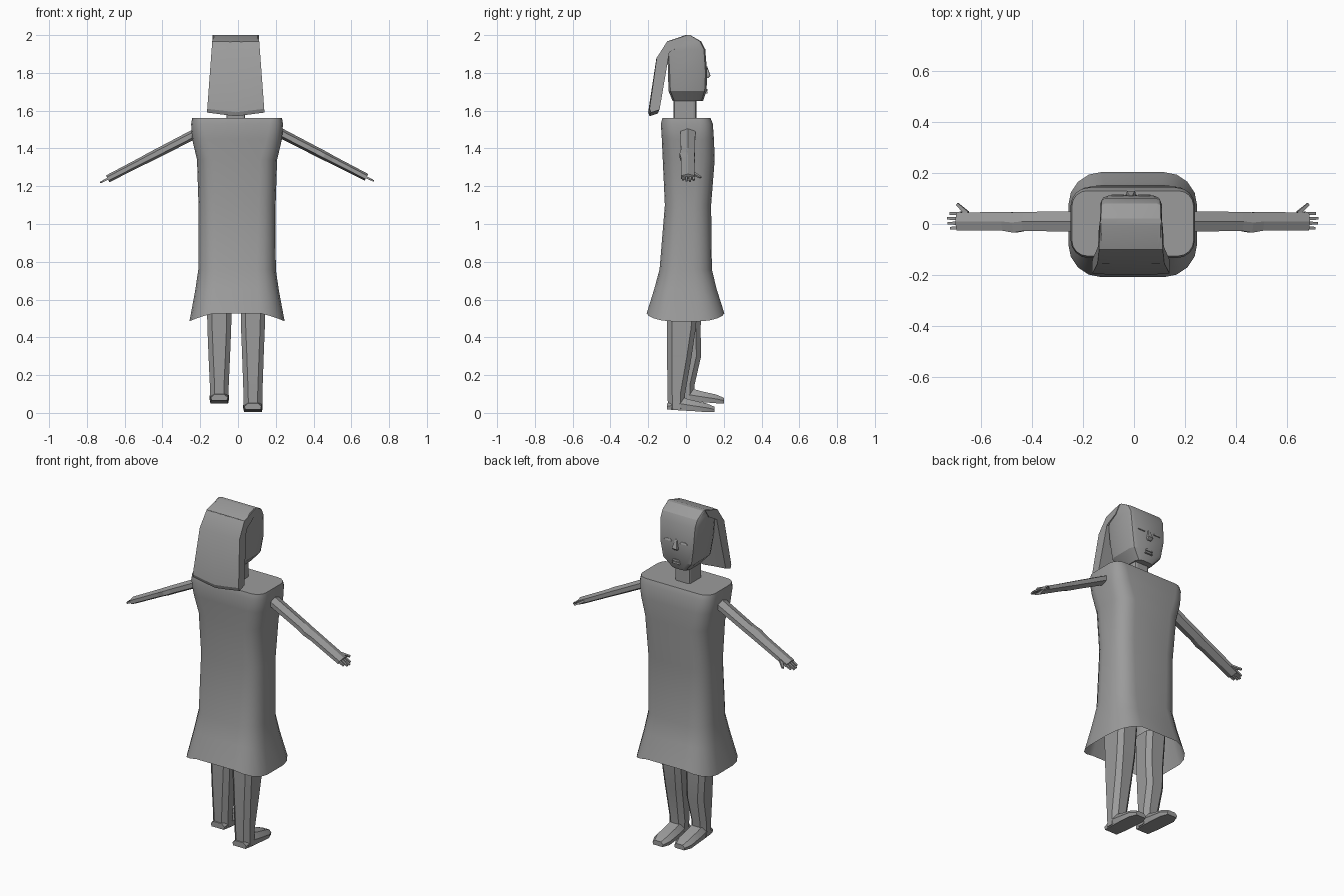
import bpy, bmesh, math
from mathutils import Vector

cube = bpy.data.objects.get("Cube")
if cube:
    bpy.data.objects.remove(cube, do_unlink=True)

grey = bpy.data.materials.new("plain grey")
grey.use_nodes = True
grey.diffuse_color = (0.33, 0.33, 0.33, 1)
grey.node_tree.nodes["Principled BSDF"].inputs["Base Color"].default_value = grey.diffuse_color


def loft(name, rings, caps=(True, True), smooth=None):
    """Skin a list of equal-length point rings into one object."""
    bm = bmesh.new()
    rows = [[bm.verts.new(p) for p in ring] for ring in rings]
    n = len(rows[0])
    for a, b in zip(rows, rows[1:]):
        for i in range(n):
            j = (i + 1) % n
            bm.faces.new((a[i], a[j], b[j], b[i]))
    for row, wanted in zip((rows[0], rows[-1]), caps):
        if wanted:
            bm.faces.new(row)
    bmesh.ops.recalc_face_normals(bm, faces=bm.faces)
    mesh = bpy.data.meshes.new(name)
    bm.to_mesh(mesh)
    bm.free()
    mesh.materials.append(grey)
    ob = bpy.data.objects.new(name, mesh)
    bpy.context.collection.objects.link(ob)
    if smooth:
        bpy.ops.object.select_all(action='DESELECT')
        ob.select_set(True)
        bpy.context.view_layer.objects.active = ob
        bpy.ops.object.shade_smooth_by_angle(angle=math.radians(smooth))
    return ob


def slab(z, cx, hx, y0, y1, r, steps=2, dip=0.0):
    """Horizontal rounded rectangle; dip lowers the ring towards its sides."""
    cy, hy = (y0 + y1) / 2, (y1 - y0) / 2
    pts = []
    for q, (sx, sy) in enumerate(((1, 1), (-1, 1), (-1, -1), (1, -1))):
        for k in range(steps + 1):
            a = math.pi / 2 * (q + k / steps)
            x = sx * (hx - r) + r * math.cos(a)
            y = sy * (hy - r) + r * math.sin(a)
            pts.append((cx + x, cy + y, z - dip * (x / hx) ** 2))
    return pts


def limb(name, stations, sides, smooth=None):
    """Tube through (centre, half width in y, half thickness) stations."""
    axis = (Vector(stations[-1][0]) - Vector(stations[0][0])).normalized()
    up = axis.cross(Vector((0, 1, 0))).normalized()
    wide = up.cross(axis)
    rings = []
    for c, w, t in stations:
        angles = [math.tau * (i + 0.5) / sides for i in range(sides)]
        rings.append([Vector(c) + wide * w * math.cos(a) + up * t * math.sin(a) for a in angles])
    return loft(name, rings, smooth=smooth)


# Dress: open at the hem, flat across the shoulders
dress_rows = [  # z, half width, back, front, corner radius, dip
    (1.56, 0.238, -0.125, 0.13, 0.06, 0), (1.53, 0.243, -0.133, 0.142, 0.07, 0),
    (1.45, 0.238, -0.128, 0.148, 0.08, 0), (1.34, 0.212, -0.123, 0.152, 0.09, 0),
    (1.1, 0.204, -0.112, 0.133, 0.09, 0), (0.76, 0.205, -0.14, 0.137, 0.1, 0),
    (0.66, 0.222, -0.168, 0.162, 0.11, 0.015), (0.54, 0.252, -0.208, 0.203, 0.13, 0.055)]
loft("dress", [slab(z, -0.005, hx, a, b, r, 4, d) for z, hx, a, b, r, d in dress_rows],
     caps=(True, False), smooth=35)

# Neck
loft("neck", [slab(z, -0.012, 0.05, -0.065, 0.055, 0.015) for z in (1.54, 1.7)])

# Head: tapered jaw, upright sides, ridged crown
head_rows = [
    (1.65, 0.055, -0.07, 0.09, 0.03), (1.705, 0.103, -0.093, 0.109, 0.035),
    (1.8, 0.117, -0.095, 0.112, 0.03), (1.925, 0.121, -0.1, 0.102, 0.025),
    (1.967, 0.121, -0.1, 0.08, 0.02), (2.0, 0.119, -0.002, 0.022, 0.008)]
loft("head", [slab(z, -0.012, hx, a, b, r) for z, hx, a, b, r in head_rows], smooth=25)

# Hair: a long sheet swept back from the crown
hair_profile = [(0.01, 2.0), (-0.1, 1.966), (-0.155, 1.88), (-0.193, 1.61),
                (-0.185, 1.59), (-0.14, 1.605), (-0.088, 1.91), (-0.02, 1.95)]
hair = []
for s in (-1, -0.5, 0, 0.5, 1):
    ring = []
    for y, z in hair_profile:
        drop = (2.0 - z) / 0.42
        half = 0.122 + 0.031 * drop
        ring.append((-0.012 + s * half, y - 0.008 * (1 - s * s) * drop, z - 0.02 * (1 - abs(s)) * drop))
    hair.append(ring)
loft("hair", hair, smooth=25)

# Nose, closed eyes and mouth
loft("nose", [slab(1.835, -0.012, 0.006, 0.1, 0.112, 0.002),
              slab(1.785, -0.012, 0.017, 0.1, 0.13, 0.006),
              slab(1.772, -0.012, 0.014, 0.1, 0.116, 0.005)])
for side, word in ((1, "left"), (-1, "right")):
    x = -0.012 + side * 0.052
    loft(word + "_eyelid", [slab(1.828, x, 0.016, 0.1, 0.112, 0.004),
                            slab(1.818, x, 0.025, 0.1, 0.116, 0.004)])
for word, low, high in (("lower_lip", 1.69, 1.701), ("upper_lip", 1.705, 1.716)):
    loft(word, [slab(low, -0.012, 0.026, 0.095, 0.115, 0.006),
                slab(high, -0.012, 0.02, 0.095, 0.114, 0.006)])

# Arms with hands
for side, word, lift in ((1, "right", 0), (-1, "left", -0.008)):
    def at(t, y=0.01, out=0.0):
        """Point along the arm from shoulder (0) to wrist (1)."""
        return (side * (0.21 + 0.475 * t + out) - 0.005, y, 1.492 - 0.245 * t + lift - out / 2)
    limb(word + "_arm", [(at(0), 0.046, 0.026), (at(0.45), 0.043, 0.024), (at(0.53, 0.006), 0.046, 0.024),
                         (at(0.62), 0.042, 0.022), (at(1), 0.041, 0.02)], 6)
    for i, reach in enumerate((0.028, 0.038, 0.04, 0.03)):
        y = -0.016 + i * 0.019
        limb(f"{word}_finger_{i + 1}", [(at(0.97, y), 0.01, 0.009), (at(1, y, reach), 0.007, 0.006)], 4)
    limb(word + "_thumb", [(at(0.92, 0.042), 0.012, 0.009), (at(1, 0.078, 0.002), 0.008, 0.006)], 4)

# Legs and feet: one foot is lifted and set forward
for word, x, dy, dz in (("right", 0.079, 0, 0.0), ("left", -0.099, 0.05, 0.047)):
    leg_rows = [(0.62, 0.066, -0.1, 0.065 - dy / 2), (0.45, 0.063, -0.1, 0.052 - dy / 2),
                (0.3, 0.057, -0.1, 0.03), (0.1 + dz, 0.05, -0.098, -0.005), (0.02 + dz, 0.049, -0.095, -0.005)]
    loft(word + "_leg", [slab(z, x, hx, a + dy, b + dy, 0.025, 1) for z, hx, a, b in leg_rows], smooth=25)
    foot = []
    for y, half, low, high in ((-0.1, 0.045, 0.018, 0.05), (-0.03, 0.05, 0.013, 0.085),
                               (0.03, 0.052, 0.01, 0.068), (0.11, 0.052, 0.004, 0.05),
                               (0.152, 0.034, 0.004, 0.032)):
        foot.append([(x + sx * half, y + dy, z + dz) for sx, z in (
            (-0.9, low), (0.9, low), (1, (low + high) / 2), (0.6, high), (-0.6, high), (-1, (low + high) / 2))])
    loft(word + "_foot", foot, smooth=30)
